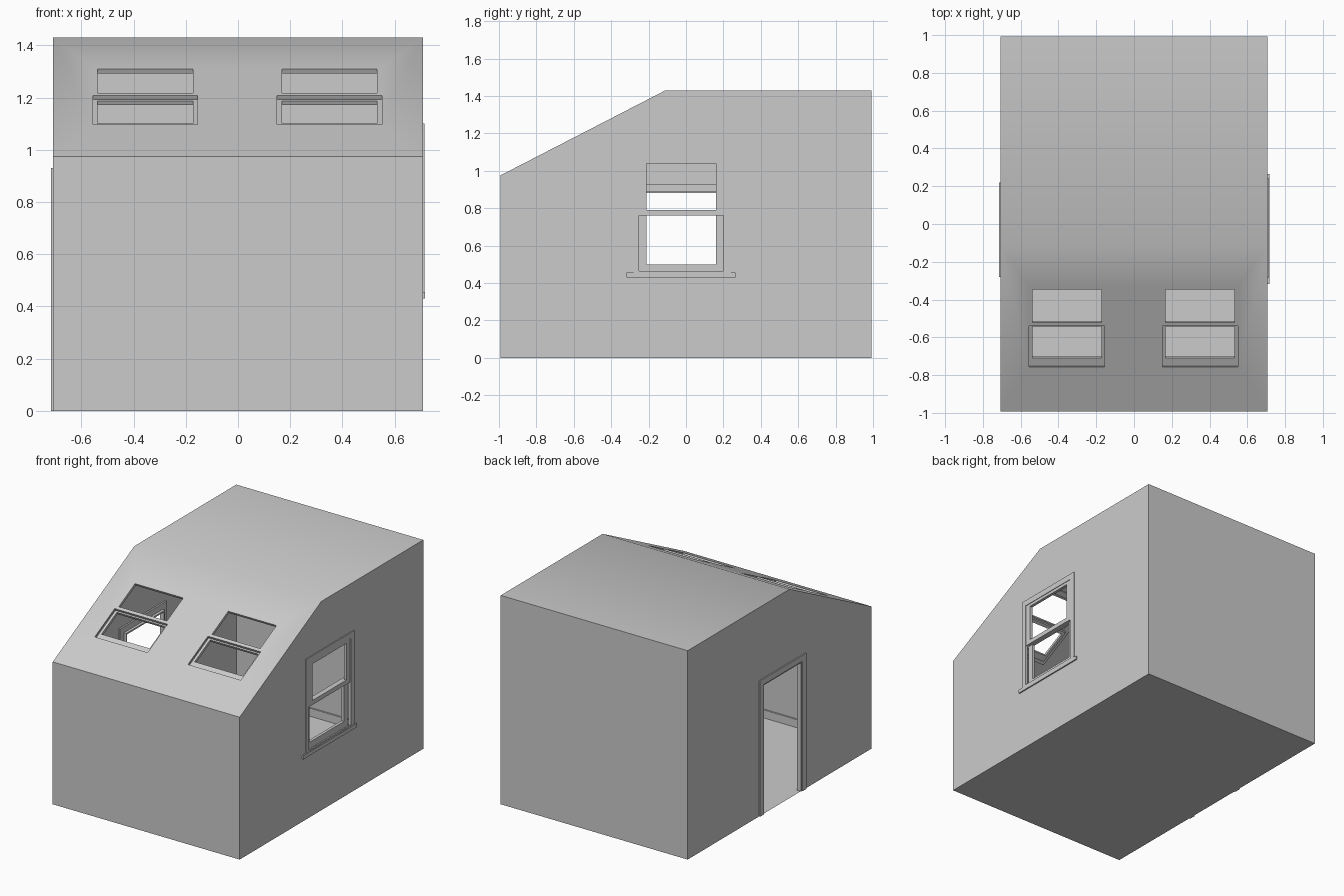
import bpy, bmesh, math
from mathutils import Matrix, Vector

if "Cube" in bpy.data.objects:
    bpy.data.objects.remove(bpy.data.objects["Cube"])

X, Y = 0.708, 0.993            # half width, half depth
EAVE, TOP, RIDGE = 0.975, 1.43, -0.11
ANG = math.atan2(TOP - EAVE, RIDGE + Y)
SLOPE = math.hypot(TOP - EAVE, RIDGE + Y)


def finish(bm, name):
    me = bpy.data.meshes.new(name)
    bm.to_mesh(me)
    bm.free()
    ob = bpy.data.objects.new(name, me)
    bpy.context.collection.objects.link(ob)
    return ob


def frame(origin, u, v):
    """Matrix whose local x, y, z are across, up and outward."""
    u, v = Vector(u), Vector(v)
    m = Matrix((u, v, u.cross(v))).transposed().to_4x4()
    m.translation = origin
    return m


def rect(u0, u1, v0, v1):
    return [(u0, v0), (u1, v0), (u1, v1), (u0, v1)]


def panel(bm, m, loops):
    """Flat sheet from an outline followed by any holes."""
    edges = []
    for loop in loops:
        vs = [bm.verts.new(m @ Vector((u, v, 0))) for u, v in loop]
        edges += [bm.edges.new((vs[i - 1], vs[i])) for i in range(len(vs))]
    n = m.to_3x3() @ Vector((0, 0, 1))
    res = bmesh.ops.triangle_fill(bm, use_beauty=True, edges=edges, normal=n)
    for f in res['geom']:
        if isinstance(f, bmesh.types.BMFace):
            f.normal_update()
            if f.normal.dot(n) < 0:
                f.normal_flip()


def bars(name, m, boxes):
    """Boxes given as (u0, u1, v0, v1, w0, w1) in a wall frame."""
    bm = bmesh.new()
    for u0, u1, v0, v1, w0, w1 in boxes:
        t = Matrix.Translation(((u0 + u1) / 2, (v0 + v1) / 2, (w0 + w1) / 2))
        s = Matrix.Diagonal((u1 - u0, v1 - v0, w1 - w0, 1))
        bmesh.ops.create_cube(bm, size=1, matrix=m @ t @ s)
    return finish(bm, name)


def sash(u0, u1, v0, v1, w0, w1, side, bottom, top):
    return [(u0, u0 + side, v0, v1, w0, w1), (u1 - side, u1, v0, v1, w0, w1),
            (u0 + side, u1 - side, v0, v0 + bottom, w0, w1),
            (u0 + side, u1 - side, v1 - top, v1, w0, w1)]


right = frame((X, 0, 0), (0, 1, 0), (0, 0, 1))
left = frame((-X, 0, 0), (0, -1, 0), (0, 0, 1))
front = frame((0, -Y, 0), (1, 0, 0), (0, 0, 1))
back = frame((0, Y, 0), (-1, 0, 0), (0, 0, 1))
slope = frame((0, -Y, EAVE), (1, 0, 0), (0, math.cos(ANG), math.sin(ANG)))

# openings
window = (-0.25, 0.20, 0.455, 1.06)
door = (-0.18, 0.24, 0.0, 0.89)
v0, v1 = (Y - 0.757) / math.cos(ANG), (Y - 0.335) / math.cos(ANG)
skylights = {"left": (-0.556, -0.155), "right": (0.15, 0.551)}

# room shell: thin walls, floor and roof
bm = bmesh.new()
side = [(-Y, 0), (Y, 0), (Y, TOP), (RIDGE, TOP), (-Y, EAVE)]
panel(bm, right, [side, rect(*window)])
d0, d1, _, dh = door
panel(bm, left, [[(-Y, 0), (d0, 0), (d0, dh), (d1, dh), (d1, 0), (Y, 0),
                  (Y, EAVE), (-RIDGE, TOP), (-Y, TOP)]])
panel(bm, front, [rect(-X, X, 0, EAVE)])
panel(bm, back, [rect(-X, X, 0, TOP)])
panel(bm, slope, [[(-X, 0), (X, 0), (X, SLOPE), (0, SLOPE), (-X, SLOPE)]]
      + [rect(a, b, v0, v1) for a, b in skylights.values()])
panel(bm, frame((0, 0, TOP), (1, 0, 0), (0, 1, 0)),
      [[(-X, RIDGE), (0, RIDGE), (X, RIDGE), (X, Y), (-X, Y)]])
panel(bm, frame((0, 0, 0), (1, 0, 0), (0, -1, 0)), [rect(-X, X, -Y, Y)])
bmesh.ops.remove_doubles(bm, verts=bm.verts, dist=0.0005)
shell = finish(bm, "room_shell")
bpy.context.view_layer.objects.active = shell
shell.select_set(True)
bpy.ops.object.shade_smooth_by_angle(angle=math.radians(30))

# side window sashes
a, b, lo, hi = window
bars("window_upper_sash", right, sash(a, b, 0.76, hi, -0.018, 0.002, 0.04, 0.03, 0.02))
bars("window_lower_sash", right, sash(a, b, lo, 0.787, -0.038, -0.018, 0.04, 0.045, 0.027))
# window casing and sill, outside and inside
for name, w0, w1 in (("outer", 0, 0.006), ("inner", -0.012, -0.001)):
    bars("window_casing_" + name, right, [
        (a - 0.032, a, lo, 1.10, w0, w1), (b, b + 0.04, lo, 1.10, w0, w1),
        (a, b, hi, 1.10, w0, w1)])
bars("window_sill", right, [(-0.317, 0.265, 0.43, lo, -0.03, 0.009),
                            (-0.28, 0.24, lo, lo + 0.01, 0, 0.007)])

# door jamb and casings
bars("door_jamb", left, [(d0, d0 + 0.01, 0, dh, -0.03, 0.002),
                         (d1 - 0.01, d1, 0, dh, -0.03, 0.002),
                         (d0, d1, dh - 0.01, dh, -0.03, 0.002)])
for name, w0, w1 in (("outer", 0, 0.008), ("inner", -0.012, -0.001)):
    bars("door_casing_" + name, left, [
        (d0 - 0.04, d0, 0, 0.93, w0, w1), (d1, d1 + 0.04, 0, 0.93, w0, w1),
        (d0, d1, dh, 0.93, w0, w1)])

# skylight sashes in the sloping roof
mid = v0 + 0.255
for name, (a, b) in skylights.items():
    bars("skylight_upper_sash_" + name, slope,
         sash(a, b, mid - 0.012, v1, -0.018, 0, 0.018, 0.022, 0.012))
    bars("skylight_lower_sash_" + name, slope,
         sash(a, b, v0, mid, -0.036, -0.018, 0.018, 0.045, 0.022))
    bars("skylight_inner_casing_" + name, slope, [
        (a - 0.035, a, v0 - 0.035, v1 + 0.035, -0.012, -0.001),
        (b, b + 0.035, v0 - 0.035, v1 + 0.035, -0.012, -0.001),
        (a, b, v1, v1 + 0.035, -0.012, -0.001),
        (a, b, v0 - 0.035, v0, -0.012, -0.001)])

# baseboards around the room
H, W = 0.055, (-0.012, -0.001)
bars("baseboard_front", front, [(-X + 0.001, X - 0.001, 0, H, *W)])
bars("baseboard_back", back, [(-X + 0.001, X - 0.001, 0, H, *W)])
bars("baseboard_right", right, [(-Y + 0.012, Y - 0.012, 0, H, *W)])
bars("baseboard_left", left, [(-Y + 0.012, d0 - 0.04, 0, H, *W),
                              (d1 + 0.04, Y - 0.012, 0, H, *W)])
